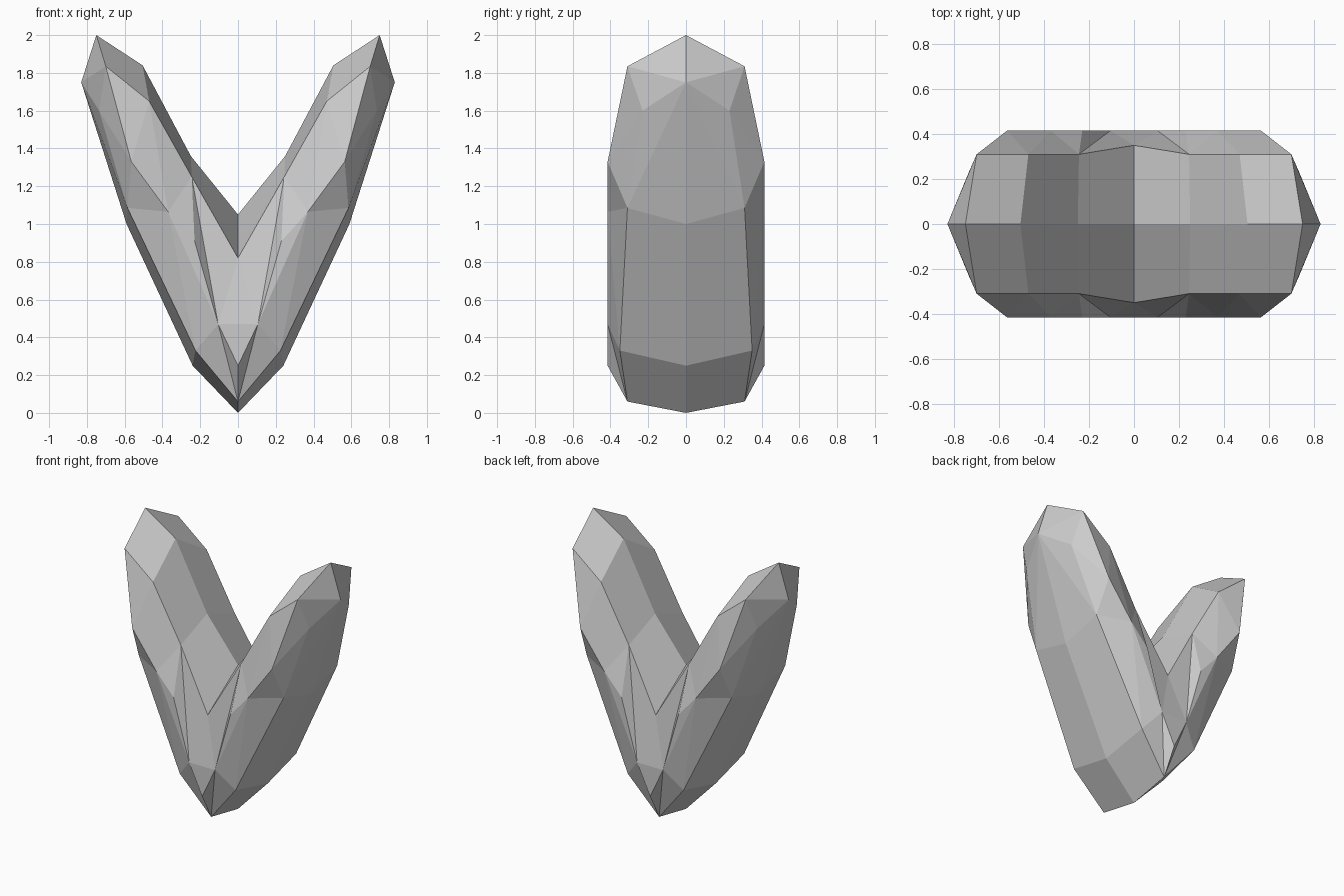
import bpy, bmesh

if "Cube" in bpy.data.objects:
    bpy.data.objects.remove(bpy.data.objects["Cube"])

# Loops of one quarter (x >= 0, y <= 0), running up the outside and down the inside
mid = [(0, 0, 0), (.24, 0, .25), (.59, 0, 1.0), (.83, 0, 1.75),
       (.75, 0, 2.0), (.505, 0, 1.84), (.25, 0, 1.36), (0, 0, 1.05)]
crease = [(0, -.31, .06), (.225, -.35, .33), (.585, -.31, 1.085), (.735, -.23, 1.6),
          (.70, -.31, 1.835), (.47, -.31, 1.65), (.245, -.31, 1.25), (0, -.35, .82)]
front = [(0, .25), (.105, .47), (.23, .91), (.37, 1.065), (.565, 1.33), (0, .47)]

bm = bmesh.new()
M = [bm.verts.new(p) for p in mid]
C = [bm.verts.new(p) for p in crease]
F = [bm.verts.new((x, -.415, z)) for x, z in front]

# Side band between the middle outline and the crease
for i in range(7):
    if i in (2, 3):
        k = C[2] if i == 2 else C[4]
        if i == 2:
            bm.faces.new((M[2], M[3], C[2]))
            bm.faces.new((M[3], C[3], C[2]))
        else:
            bm.faces.new((M[3], M[4], C[4]))
            bm.faces.new((M[3], C[4], C[3]))
    else:
        bm.faces.new((M[i], M[i + 1], C[i + 1], C[i]))

# Front facets between the crease and the flat front ridge
facets = """C0 F1 F0, C0 C1 F1, C1 F3 F1, C1 C2 F3, F1 F3 F2, C2 F4 F3, C2 C3 F4,
C3 C4 F4, C4 C5 F4, C5 F3 F4, C5 C6 F3, C6 F2 F3, C6 F1 F2, C6 C7 F1, C7 F5 F1, F5 F0 F1"""
loops = {"C": C, "F": F}
for facet in facets.split(","):
    bm.faces.new([loops[n[0]][int(n[1])] for n in facet.split()])

mesh = bpy.data.meshes.new("forked_crystal")
bm.to_mesh(mesh)
bm.free()
crystal = bpy.data.objects.new("forked_crystal", mesh)
bpy.context.collection.objects.link(crystal)

# Mirror left-right and front-back
mirror = crystal.modifiers.new("mirror", "MIRROR")
mirror.use_axis = (True, True, False)
mirror.merge_threshold = 0.001
